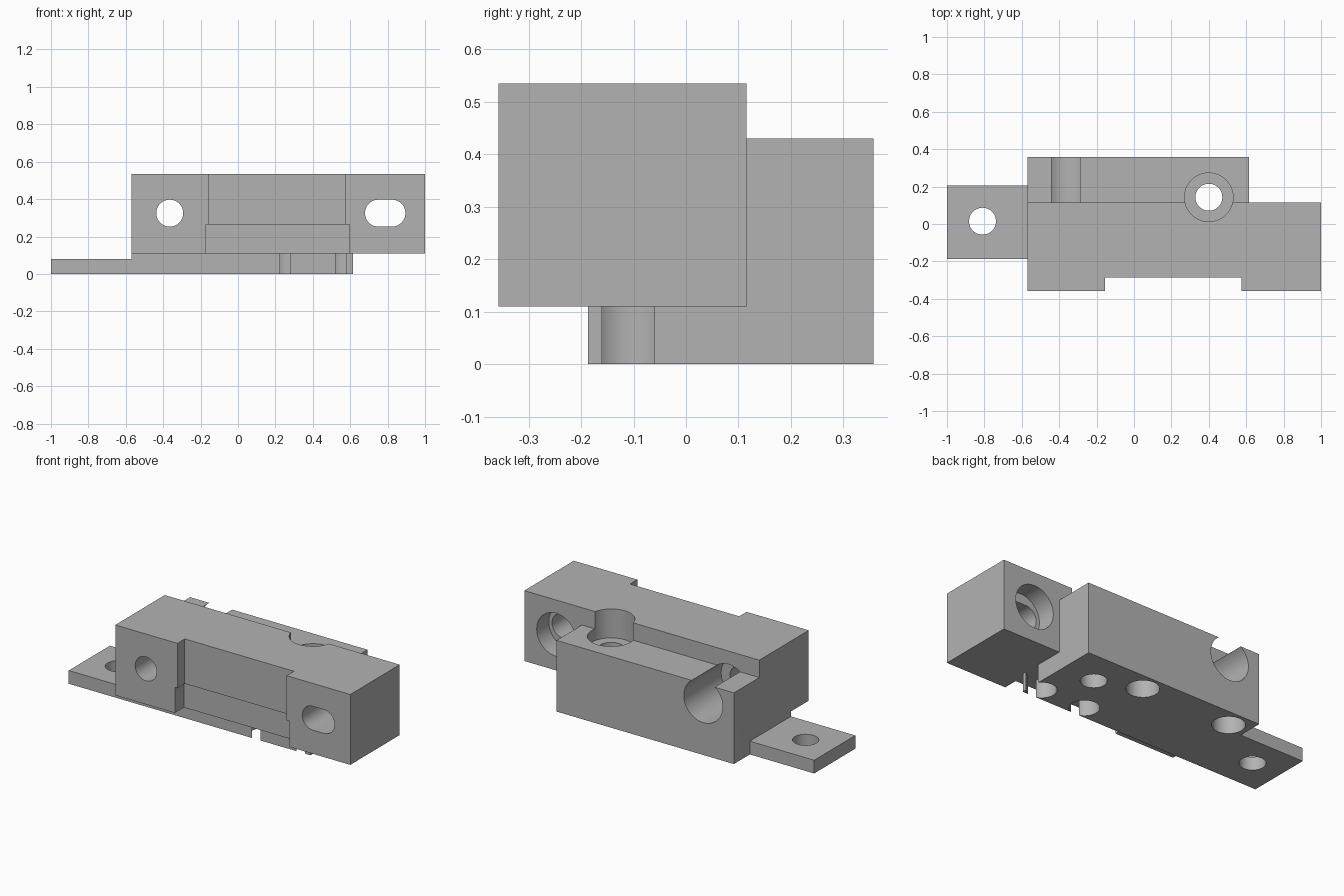
import bpy, math
from mathutils import Matrix, Vector

old = bpy.data.objects.get("Cube")
if old:
    bpy.data.objects.remove(old)

grey = bpy.data.materials.new("plain_grey")
grey.use_nodes = True
tone = (0.45, 0.45, 0.45, 1)
grey.diffuse_color = tone
grey.node_tree.nodes["Principled BSDF"].inputs["Base Color"].default_value = tone


def box(name, x, y, z):
    """Box spanning the given (low, high) ranges."""
    bpy.ops.mesh.primitive_cube_add(size=1)
    ob = bpy.context.object
    ob.name = name
    spans = (x, y, z)
    size = [hi - lo for lo, hi in spans]
    mid = Vector([(lo + hi) / 2 for lo, hi in spans])
    ob.data.transform(Matrix.Translation(mid) @ Matrix.Diagonal((*size, 1)))
    ob.data.materials.append(grey)
    return ob


def bore(name, start, end, radius):
    """Round cutter running from start to end."""
    start, end = Vector(start), Vector(end)
    axis = end - start
    bpy.ops.mesh.primitive_cylinder_add(vertices=64, radius=radius, depth=axis.length)
    ob = bpy.context.object
    ob.name = name
    turn = axis.to_track_quat('Z', 'Y').to_matrix().to_4x4()
    ob.data.transform(Matrix.Translation((start + end) / 2) @ turn)
    ob.data.materials.append(grey)
    return ob


def combine(target, tool, operation):
    """Apply a boolean and discard the tool."""
    mod = target.modifiers.new(operation, 'BOOLEAN')
    mod.operation = operation
    mod.solver = 'EXACT'
    mod.object = tool
    bpy.context.view_layer.objects.active = target
    bpy.ops.object.modifier_apply(modifier=mod.name)
    bpy.data.objects.remove(tool)


# Solid bodies
LEFT, RIGHT, BACK = -0.57, 0.615, 0.357
body = box("mounting_block", (LEFT, 1), (-0.357, 0.115), (0.11, 0.535))
combine(body, box("rear_block", (LEFT, RIGHT), (0, BACK), (0, 0.43)), 'UNION')
combine(body, box("base", (LEFT, RIGHT), (-0.187, BACK), (0, 0.2)), 'UNION')
combine(body, box("side_tab", (-1, LEFT + 0.1), (-0.187, 0.205), (0, 0.08)), 'UNION')

HOLE, HEAD, AXIS = 0.072, 0.13, 0.325
cutters = [
    # Front recess, wider and a little deeper low down
    box("front_recess", (-0.155, 0.575), (-0.5, -0.287), (0, 0.7)),
    box("lower_recess", (-0.172, 0.595), (-0.5, -0.27), (0, 0.265)),
    # Tab hole
    bore("tab_hole", (-0.81, 0.015, -0.1), (-0.81, 0.015, 0.2), HOLE),
    # Vertical screw hole with head pocket
    bore("screw_hole", (0.4, 0.143, -0.1), (0.4, 0.143, 0.7), HOLE),
    bore("screw_head", (0.4, 0.143, 0.36), (0.4, 0.143, 0.7), HEAD),
]

# Horizontal holes with rear head pockets
for x in (-0.365, 0.787):
    cutters.append(bore("rear_pocket", (x, 0, AXIS), (x, 0.5, AXIS), HEAD))
cutters.append(bore("round_hole", (-0.365, -0.5, AXIS), (-0.365, 0.2, AXIS), HOLE))

# Slot hole
for x in (0.751, 0.823):
    cutters.append(bore("slot_end", (x, -0.5, AXIS), (x, 0.1, AXIS), HOLE))
cutters.append(box("slot_middle", (0.751, 0.823), (-0.5, 0.1), (AXIS - HOLE, AXIS + HOLE)))

# Blind pockets underneath
for x, y, r, depth in ((0.55, -0.11, 0.082, 0.11), (0.253, -0.11, 0.082, 0.11),
                       (0.146, 0.247, 0.09, 0.15), (-0.451, 0.245, 0.09, 0.15)):
    cutters.append(bore("bottom_pocket", (x, y, -0.1), (x, y, depth), r))

for tool in cutters:
    combine(body, tool, 'DIFFERENCE')

# Smooth bores with crisp edges
bpy.ops.object.select_all(action='DESELECT')
body.select_set(True)
bpy.context.view_layer.objects.active = body
bpy.ops.object.shade_smooth_by_angle(angle=math.radians(30))
